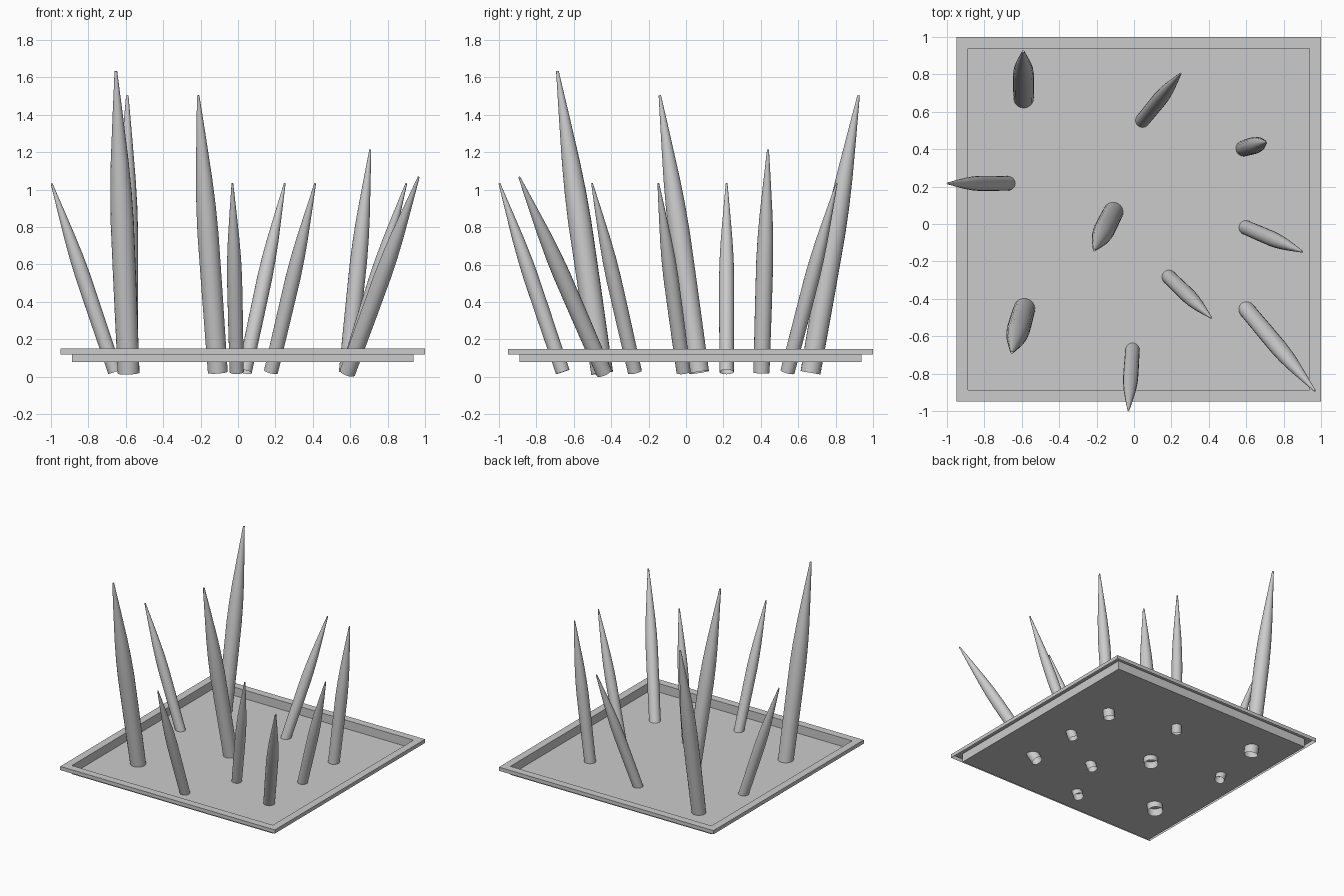
import bpy, bmesh, math
from mathutils import Vector

if "Cube" in bpy.data.objects:
    bpy.data.objects.remove(bpy.data.objects["Cube"])


def add_object(name, bm):
    mesh = bpy.data.meshes.new(name)
    bm.to_mesh(mesh)
    bm.free()
    obj = bpy.data.objects.new(name, mesh)
    bpy.context.collection.objects.link(obj)
    return obj


def lathe_between(name, base, tip, profile, sides=20):
    """Round form along base->tip; profile = (fraction along, radius)."""
    base, tip = Vector(base), Vector(tip)
    axis = tip - base
    turn = axis.to_track_quat('Z', 'Y')
    bm = bmesh.new()
    rings = []
    for t, r in profile:
        ring = []
        for i in range(sides):
            a = 2 * math.pi * i / sides
            offset = turn @ Vector((r * math.cos(a), r * math.sin(a), 0))
            ring.append(bm.verts.new(base + axis * t + offset))
        rings.append(ring)
    for lo, hi in zip(rings, rings[1:]):
        for i in range(sides):
            j = (i + 1) % sides
            f = bm.faces.new((lo[i], lo[j], hi[j], hi[i]))
            f.smooth = True
    bm.faces.new(rings[-1])
    return add_object(name, bm)


# Tray: thin folded sheet with an outer lip, flat rim and sunken floor
bm = bmesh.new()
centre = Vector((0.025, 0.025))
loops = []
for half, z in [(0.975, 0.12), (0.975, 0.15), (0.913, 0.15), (0.913, 0.08)]:
    loops.append([bm.verts.new((centre.x + half * sx, centre.y + half * sy, z))
                  for sx, sy in ((-1, -1), (1, -1), (1, 1), (-1, 1))])
for a, b in zip(loops, loops[1:]):
    for i in range(4):
        j = (i + 1) % 4
        bm.faces.new((a[i], a[j], b[j], b[i]))
bm.faces.new(loops[-1])
add_object("tray", bm)

# Spikes: one shape scaled by length, open at the bottom end
shape = [(0, 1.0), (0.3, 1.05), (0.5, 1.06), (0.6, 0.98),
         (0.7, 0.82), (0.85, 0.48), (1, 0.12)]
spikes = [
    ((-0.585, -0.448, 0.02), (-0.653, -0.687, 1.634)),
    ((-0.590, 0.665, 0.022), (-0.592, 0.922, 1.504)),
    ((-0.108, 0.070, 0.024), (-0.213, -0.140, 1.504)),
    ((-0.657, 0.217, 0.026), (-0.997, 0.217, 1.034)),
    ((-0.007, -0.658, 0.026), (-0.030, -0.997, 1.034)),
    ((0.176, -0.273, 0.026), (0.413, -0.502, 1.034)),
    ((0.036, 0.542, 0.026), (0.250, 0.805, 1.034)),
    ((0.582, 0.403, 0.022), (0.707, 0.438, 1.214)),
    ((0.584, -0.013, 0.026), (0.900, -0.148, 1.034)),
    ((0.585, -0.437, 0.021), (0.966, -0.891, 1.068)),
]
for n, (base, tip) in enumerate(spikes, 1):
    radius = 0.0358 * (Vector(tip) - Vector(base)).length
    lathe_between(f"spike_{n:02d}", base, tip, [(t, r * radius) for t, r in shape])
